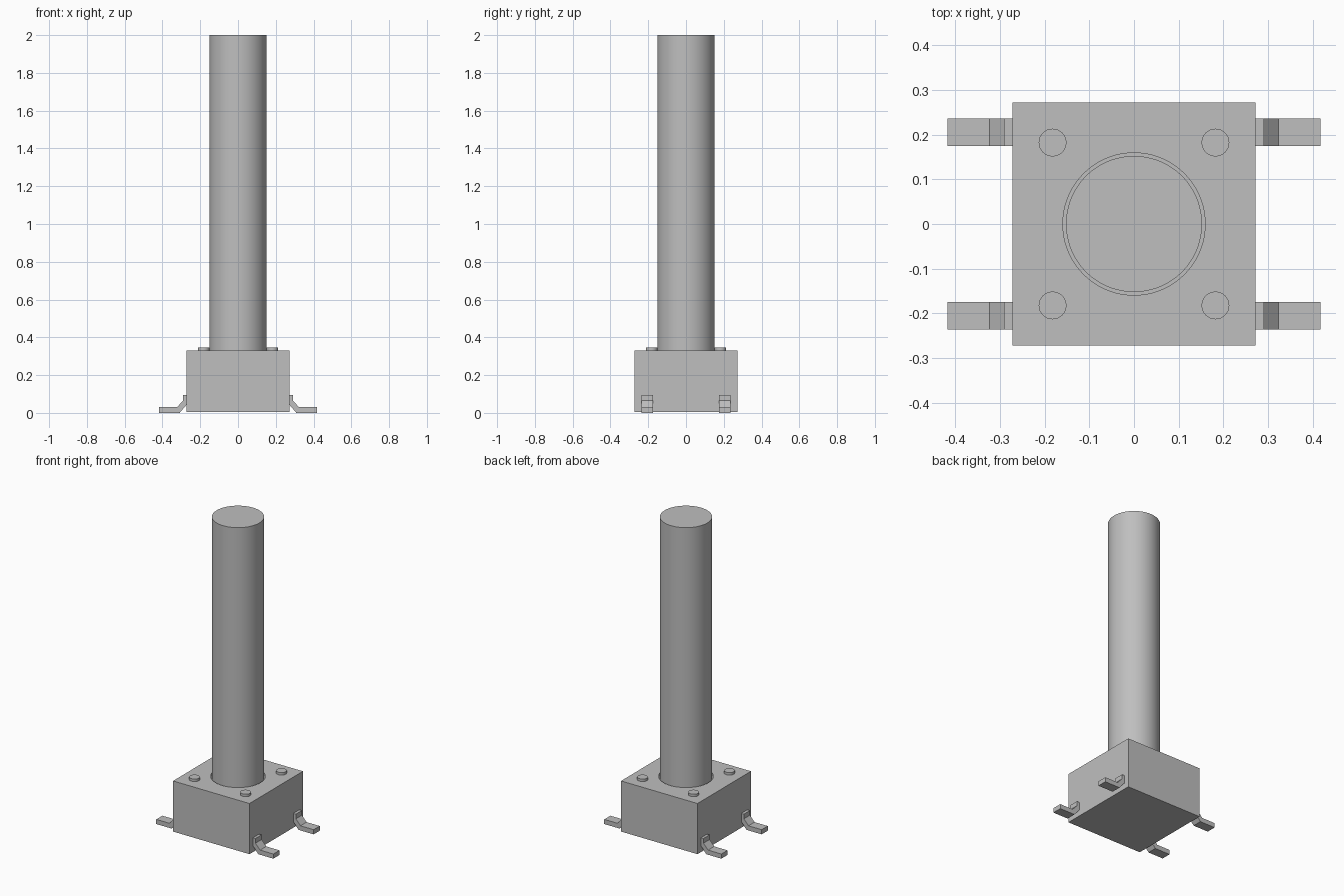
import bpy, bmesh, math

cube = bpy.data.objects.get("Cube")
if cube:
    bpy.data.objects.remove(cube, do_unlink=True)

grey = bpy.data.materials.new("light grey")
grey.use_nodes = True
COLOUR = (0.52, 0.52, 0.52, 1)
grey.diffuse_color = COLOUR
grey.node_tree.nodes["Principled BSDF"].inputs["Base Color"].default_value = COLOUR


def finish(name, bm, smooth=False):
    bmesh.ops.recalc_face_normals(bm, faces=bm.faces)
    mesh = bpy.data.meshes.new(name)
    bm.to_mesh(mesh)
    bm.free()
    mesh.materials.append(grey)
    obj = bpy.data.objects.new(name, mesh)
    bpy.context.collection.objects.link(obj)
    if smooth:
        bpy.ops.object.select_all(action='DESELECT')
        obj.select_set(True)
        bpy.context.view_layer.objects.active = obj
        bpy.ops.object.shade_smooth_by_angle(angle=math.radians(30))
    return obj


def cylinder(name, x, y, z0, z1, r0, r1, sides):
    bm = bmesh.new()
    bmesh.ops.create_cone(bm, cap_ends=True, segments=sides, radius1=r0, radius2=r1, depth=z1 - z0)
    bmesh.ops.translate(bm, verts=bm.verts, vec=(x, y, (z0 + z1) / 2))
    return finish(name, bm, smooth=True)


# Square housing with a round well for the plunger
HALF, BASE, TOP = 0.272, 0.004, 0.33
bm = bmesh.new()
bmesh.ops.create_cube(bm, size=1)
bmesh.ops.scale(bm, verts=bm.verts, vec=(2 * HALF, 2 * HALF, TOP - BASE))
bmesh.ops.translate(bm, verts=bm.verts, vec=(0, 0, (TOP + BASE) / 2))
housing = finish("housing", bm)
cutter = cylinder("well_cutter", 0, 0, 0.27, 0.4, 0.159, 0.159, 96)
cutter.hide_render = True
cutter.hide_viewport = True
cut = housing.modifiers.new("well", 'BOOLEAN')
cut.operation = 'DIFFERENCE'
cut.solver = 'EXACT'
cut.object = cutter

# Long plunger
cylinder("plunger", 0, 0, 0.26, 2.0, 0.152, 0.152, 96)

# Bent foot terminal, drawn from the side and extruded across its width
LEG = [(0.27, 0.096), (0.29, 0.096), (0.29, 0.066), (0.323, 0.03),
       (0.417, 0.03), (0.417, 0), (0.309, 0), (0.27, 0.046)]


def terminal(name, side, y):
    bm = bmesh.new()
    face = bm.faces.new([bm.verts.new((side * x, y - 0.031, z)) for x, z in LEG])
    ext = bmesh.ops.extrude_face_region(bm, geom=[face])
    moved = [v for v in ext["geom"] if isinstance(v, bmesh.types.BMVert)]
    bmesh.ops.translate(bm, verts=moved, vec=(0, 0.062, 0))
    finish(name, bm)


# Corner rivets and terminals
for sx, xn in ((1, "left"), (-1, "right")):
    for sy, yn in ((-1, "front"), (1, "back")):
        cylinder(f"rivet_{yn}_{xn}", sx * 0.182, sy * 0.182, 0.32, 0.346, 0.031, 0.031, 32)
        terminal(f"terminal_{yn}_{xn}", sx, sy * 0.205)
